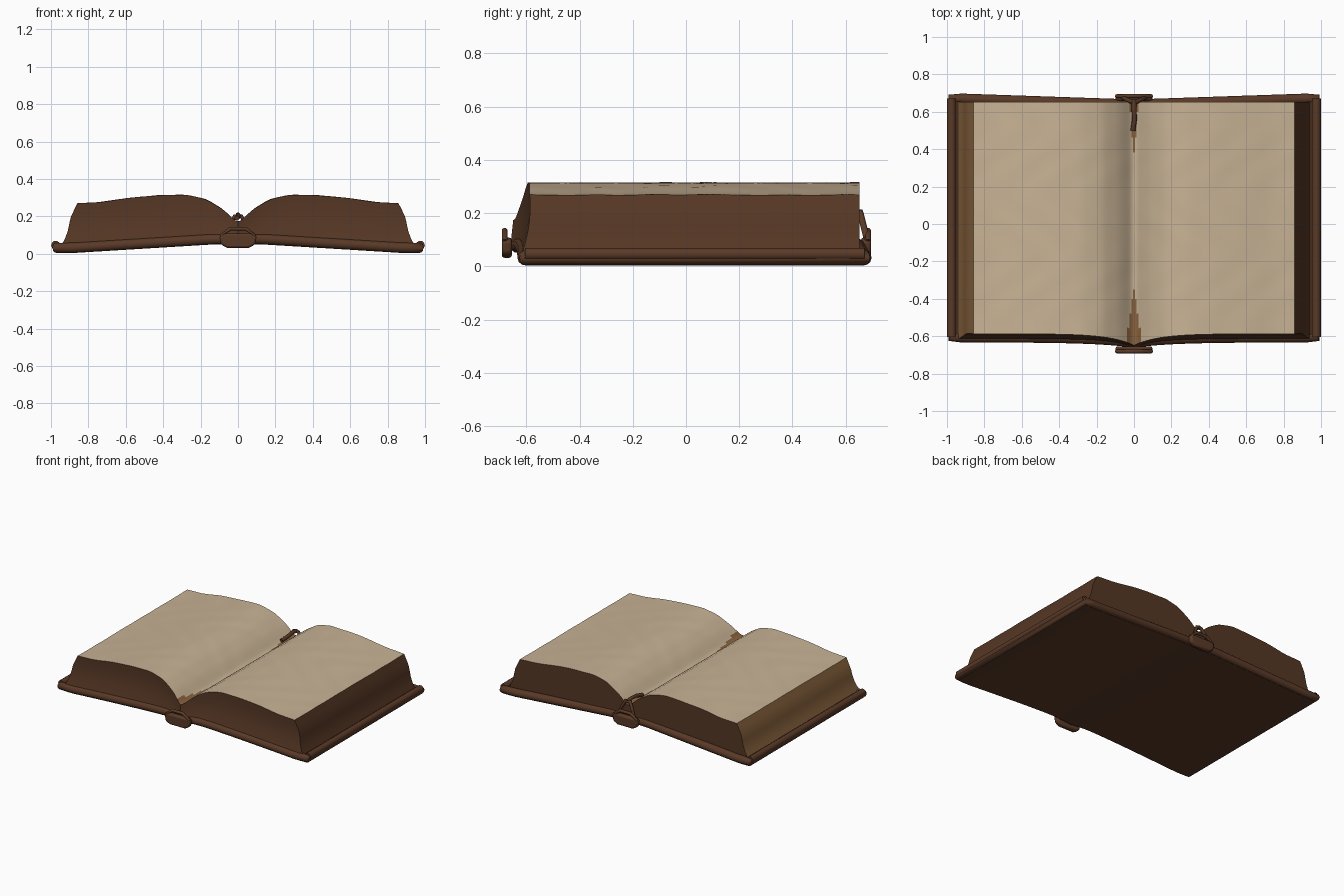
import bpy, bmesh, math

cube = bpy.data.objects.get("Cube")
if cube:
    bpy.data.objects.remove(cube, do_unlink=True)


def material(name, rgb):
    m = bpy.data.materials.new(name)
    m.use_nodes = True
    m.diffuse_color = (*rgb, 1)
    m.node_tree.nodes["Principled BSDF"].inputs["Base Color"].default_value = (*rgb, 1)
    return m


leather = material("leather_brown", (0.1, 0.041, 0.02))
edge_brown = material("page_edge_brown", (0.092, 0.038, 0.018))
paper = material("parchment", (0.58, 0.45, 0.3))
tan = material("page_edge_tan", (0.25, 0.125, 0.047))


def finish(name, bm, mats, angle=40):
    bmesh.ops.recalc_face_normals(bm, faces=bm.faces)
    mesh = bpy.data.meshes.new(name)
    bm.to_mesh(mesh)
    bm.free()
    obj = bpy.data.objects.new(name, mesh)
    bpy.context.collection.objects.link(obj)
    for m in mats:
        mesh.materials.append(m)
    bpy.ops.object.select_all(action="DESELECT")
    obj.select_set(True)
    bpy.context.view_layer.objects.active = obj
    bpy.ops.object.shade_smooth_by_angle(angle=math.radians(angle))
    return obj


def shaped_box(name, counts, shape, paint, mats):
    """Subdivided box: shape maps unit coordinates to a point, paint picks a material."""
    bm = bmesh.new()
    verts = {}

    def vert(key):
        if key not in verts:
            verts[key] = bm.verts.new(shape(*(k / n for k, n in zip(key, counts))))
        return verts[key]

    for axis in range(3):
        a, b = [k for k in range(3) if k != axis]
        for end in (0, counts[axis]):
            for i in range(counts[a]):
                for j in range(counts[b]):
                    quad = []
                    for di, dj in ((0, 0), (1, 0), (1, 1), (0, 1)):
                        key = [0, 0, 0]
                        key[axis], key[a], key[b] = end, i + di, j + dj
                        quad.append(vert(tuple(key)))
                    face = bm.faces.new(quad)
                    face.material_index = paint(axis, end > 0, face.calc_center_median())
    return finish(name, bm, mats)


def tube(name, points, radius, closed=False, mat=leather):
    curve = bpy.data.curves.new(name, "CURVE")
    curve.dimensions = "3D"
    curve.bevel_depth = radius
    curve.bevel_resolution = 3
    curve.use_fill_caps = True
    spline = curve.splines.new("POLY")
    spline.points.add(len(points) - 1)
    for p, co in zip(spline.points, points):
        p.co = (*co, 1)
    spline.use_cyclic_u = closed
    curve.materials.append(mat)
    obj = bpy.data.objects.new(name, curve)
    bpy.context.collection.objects.link(obj)
    bpy.ops.object.select_all(action="DESELECT")
    obj.select_set(True)
    bpy.context.view_layer.objects.active = obj
    bpy.ops.object.convert(target="MESH")
    bpy.ops.object.shade_smooth_by_angle(angle=math.radians(60))


def interp(table, x):
    for (x0, y0), (x1, y1) in zip(table, table[1:]):
        if x <= x1:
            return y0 + (y1 - y0) * (x - x0) / (x1 - x0)
    return table[-1][1]


# Shared profiles of the cover and the open pages
PAGE_TOP = [(0, 0.16), (0.03, 0.19), (0.08, 0.237), (0.17, 0.292), (0.28, 0.315),
            (0.42, 0.313), (0.6, 0.296), (0.74, 0.275), (0.87, 0.268)]
SIDE = [(0, 0.945), (0.25, 0.915), (0.7, 0.893), (1, 0.858)]


def cover_base(x):
    return 0.004 + 0.046 * min(1, max(0, 0.88 - abs(x)) / 0.75)


def cover_front(x):
    return -0.605 - 0.028 * math.exp(-abs(x) / 0.2)


def cover_back(x):
    return 0.638 + 0.034 * abs(x)


def page_height(x):
    return sum(interp(PAGE_TOP, abs(abs(x) + d)) for d in (-0.02, -0.01, 0, 0.01, 0.02)) / 5


# Cover boards
def cover_shape(u, v, w):
    x = (u * 2 - 1) * 0.972
    y = cover_front(x) + (cover_back(x) - cover_front(x)) * v
    return x, y, cover_base(x) + 0.046 * w


shaped_box("cover", (40, 8, 1), cover_shape, lambda *a: 0, [leather])

# Rounded rim around the cover
xs = [-0.972 + 1.944 * i / 40 for i in range(41)]
rim = [(x, cover_front(x), cover_base(x) + 0.028) for x in xs]
rim += [(x, cover_back(x), cover_base(x) + 0.028) for x in reversed(xs)]
tube("cover_rim", rim, 0.028, closed=True)
for side, label in ((-1, "right"), (1, "left")):
    x = side * 0.975
    tube(label + "_cover_lip", [(x, cover_front(x), 0.046), (x, cover_back(x), 0.046)], 0.024)


# Page block, with fine columns towards the gutter
def page_shape(u, v, w):
    s = u * 2 - 1
    x = math.copysign(abs(s) ** 1.5, s) * interp(SIDE, w)
    gutter = math.exp(-abs(x) / 0.13)
    front = -0.587 - 0.062 * gutter - 0.03 * (1 - w) * (1 - 0.7 * gutter)
    front += 0.012 * math.sin(math.pi * w) * (1 - gutter)
    y = front + (0.652 - front) * v
    bottom = cover_base(x) + 0.04
    ripple = 0.0015 * math.sin(x * 23 + 2 * math.sin(y * 9)) * math.sin(y * 17)
    return x, y, bottom + (page_height(x) + ripple - bottom) * w


def page_paint(axis, far, c):
    if axis == 2 and far:
        reach = 0.04 * max(0, (-0.33 - c.y) / 0.3, (c.y - 0.36) / 0.5)
        return 2 if abs(c.x) < reach else 1
    return 2 if axis == 0 and not far else 0


shaped_box("pages", (64, 48, 6), page_shape, page_paint, [edge_brown, paper, tan])

# Clasp tabs at both ends of the spine
for end, label, y in ((-1, "front", -0.673), (1, "back", 0.676)):
    bm = bmesh.new()
    half = [(0.06, 0.032), (0.092, 0.05), (0.1, 0.095), (0.07, 0.108)]
    outline = half + [(-x, z) for x, z in reversed(half)]
    face = bm.faces.new([bm.verts.new((x, y - 0.019, z)) for x, z in outline])
    out = bmesh.ops.extrude_face_region(bm, geom=[face])["geom"]
    bmesh.ops.translate(bm, vec=(0, 0.038, 0),
                        verts=[g for g in out if isinstance(g, bmesh.types.BMVert)])
    tab = finish(label + "_clasp_tab", bm, [leather], 50)
    bevel = tab.modifiers.new("soft_edges", "BEVEL")
    bevel.width = 0.01
    bevel.segments = 2
    # Raised frame on the tab
    tube(label + "_clasp_frame", [(x, y + end * 0.008, z) for x, z in
         [(-0.09, 0.1), (-0.04, 0.134), (0.04, 0.134), (0.09, 0.1), (0.06, 0.078), (-0.06, 0.078)]],
         0.011, closed=True)

# Triangular loop at the back and the cord lying in the gutter
tube("back_loop", [(-0.07, 0.68, 0.1), (-0.018, 0.655, 0.2), (0.018, 0.655, 0.2), (0.07, 0.68, 0.1)],
     0.012, closed=True)
tube("bookmark_cord", [(0, 0.662, 0.2), (0, 0.62, 0.208), (0.003, 0.56, 0.202), (-0.006, 0.5, 0.19)], 0.013)
